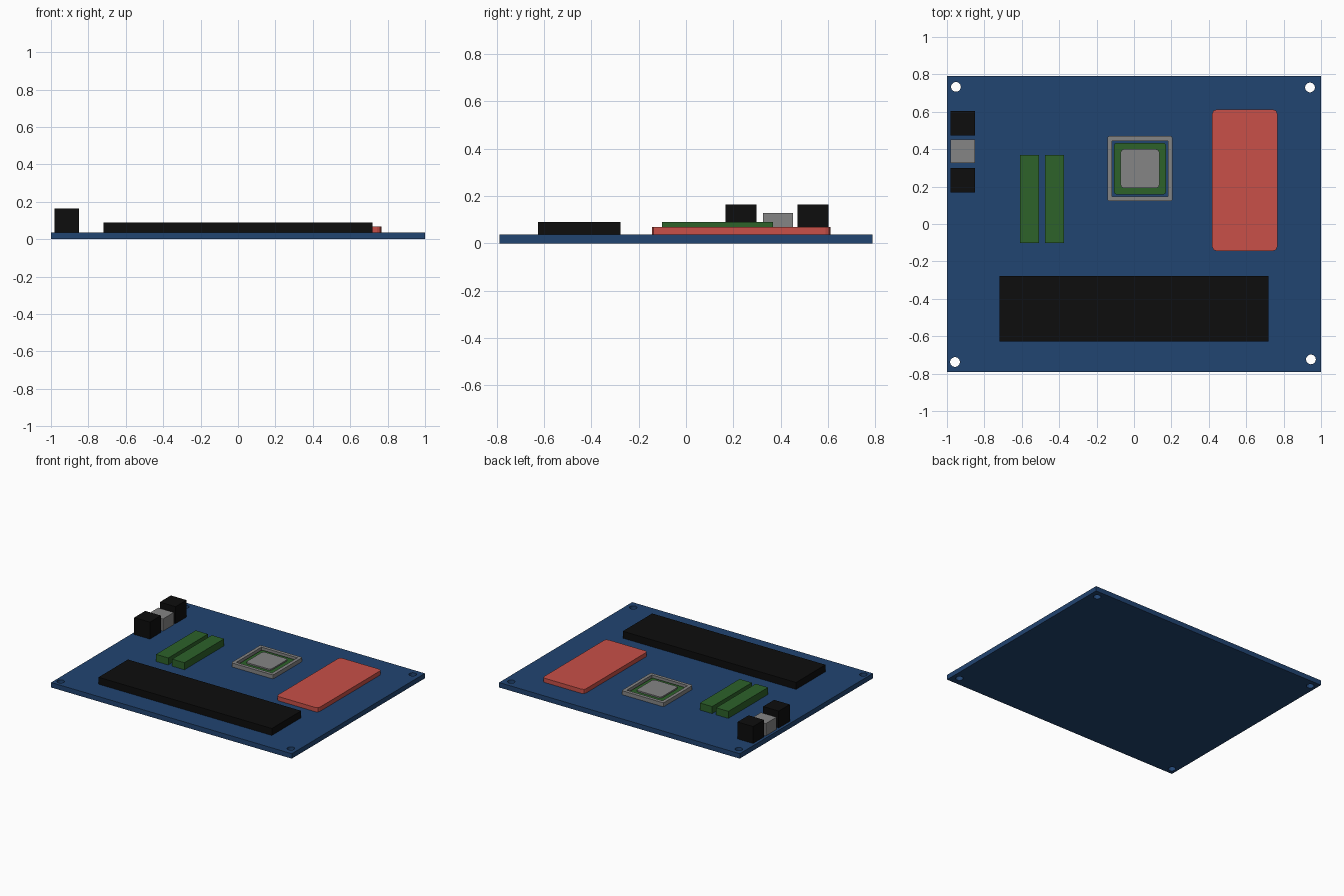
import bpy, bmesh, math

if "Cube" in bpy.data.objects:
    bpy.data.objects.remove(bpy.data.objects["Cube"])

BOARD_TOP = 0.037


def material(name, rgb):
    m = bpy.data.materials.new(name)
    m.diffuse_color = (*rgb, 1)
    m.use_nodes = True
    m.node_tree.nodes["Principled BSDF"].inputs["Base Color"].default_value = m.diffuse_color
    return m


BLUE = material("board blue", (0.0152, 0.058, 0.165))
BLACK = material("black plastic", (0.004, 0.004, 0.004))
GREY = material("grey metal", (0.235, 0.235, 0.235))
GREEN = material("circuit green", (0.026, 0.122, 0.023))
RED = material("heat sink red", (0.58, 0.08, 0.065))


def add_object(name, bm, mat):
    bmesh.ops.recalc_face_normals(bm, faces=bm.faces)
    me = bpy.data.meshes.new(name)
    bm.to_mesh(me)
    bm.free()
    me.materials.append(mat)
    ob = bpy.data.objects.new(name, me)
    bpy.context.collection.objects.link(ob)
    return ob


def block(name, x, y, z, mat, corner=0.0):
    """Box from (min, max) ranges, optionally with rounded vertical corners."""
    bm = bmesh.new()
    bmesh.ops.create_cube(bm, size=1)
    for v in bm.verts:
        for i, (lo, hi) in enumerate((x, y, z)):
            v.co[i] = hi if v.co[i] > 0 else lo
    if corner:
        upright = [e for e in bm.edges
                   if abs(e.verts[0].co.z - e.verts[1].co.z) > 1e-4]
        bmesh.ops.bevel(bm, geom=upright, offset=corner, segments=2,
                        profile=0.5, affect='EDGES')
    return add_object(name, bm, mat)


def cut(target, cutters):
    """Subtract the cutters from the target and delete them."""
    bpy.context.view_layer.objects.active = target
    for c in cutters:
        c.hide_render = True
        mod = target.modifiers.new("cut", 'BOOLEAN')
        mod.operation = 'DIFFERENCE'
        mod.solver = 'EXACT'
        mod.object = c
        bpy.ops.object.modifier_apply(modifier=mod.name)
        bpy.data.objects.remove(c)


# Circuit board with four mounting holes
board = block("board", (-1, 1), (-0.79, 0.79), (0, BOARD_TOP), BLUE)
holes = []
for hx, hy in ((-0.952, 0.733), (0.941, 0.73), (-0.957, -0.738), (0.946, -0.724)):
    bm = bmesh.new()
    bmesh.ops.create_cone(bm, cap_ends=True, segments=32, radius1=0.026,
                          radius2=0.026, depth=0.3)
    bmesh.ops.translate(bm, verts=bm.verts, vec=(hx, hy, 0))
    holes.append(add_object("hole_cutter", bm, BLUE))
cut(board, holes)

# Long expansion card and red heat sink
block("expansion_card", (-0.72, 0.72), (-0.627, -0.278), (BOARD_TOP, 0.089), BLACK)
block("heat_sink", (0.418, 0.766), (-0.144, 0.612), (BOARD_TOP, 0.069), RED, 0.022)

# Pair of memory sticks
for i, mx in enumerate((-0.61, -0.476)):
    block(f"memory_stick_{i + 1}", (mx, mx + 0.102), (-0.102, 0.369),
          (BOARD_TOP, 0.09), GREEN)

# Row of rear ports
for name, y0, y1, top, mat in (("port_low", 0.168, 0.299, 0.164, BLACK),
                               ("port_middle", 0.325, 0.453, 0.129, GREY),
                               ("port_high", 0.472, 0.603, 0.164, BLACK)):
    block(name, (-0.98, -0.85), (y0, y1), (BOARD_TOP, top), mat)

# Processor: open socket frame, green package, metal lid
cx, cy = 0.032, 0.296


def square(name, half, z, mat, corner):
    return block(name, (cx - half, cx + half), (cy - half, cy + half), z, mat, corner)


frame = square("socket_frame", 0.174, (BOARD_TOP, 0.067), GREY, 0.01)
cut(frame, [square("socket_cutter", 0.149, (0, 0.2), GREY, 0)])
square("processor_package", 0.138, (BOARD_TOP, 0.053), GREEN, 0.012)
square("processor_lid", 0.104, (0.053, 0.063), GREY, 0.018)
